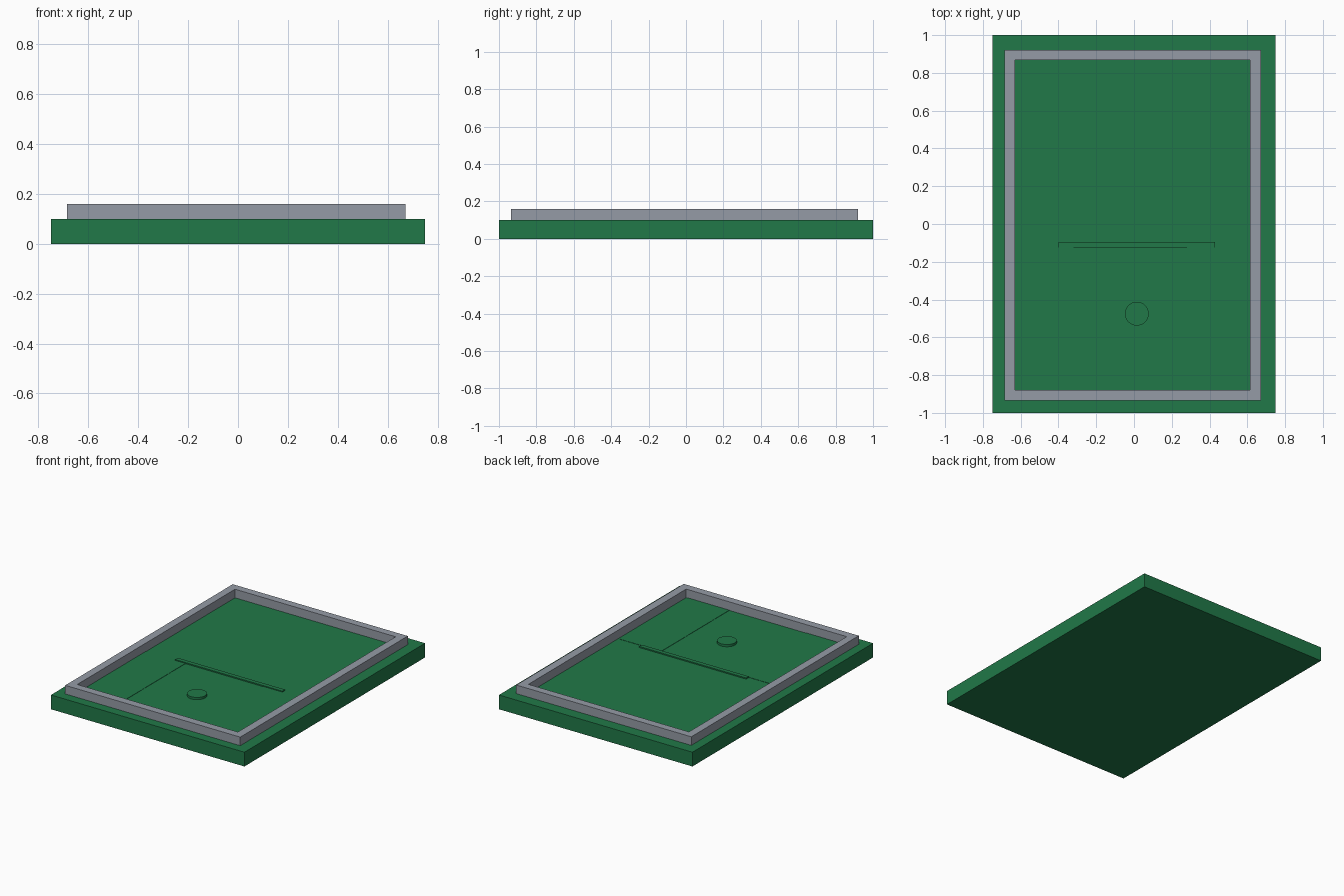
import bpy, bmesh

if "Cube" in bpy.data.objects:
    bpy.data.objects.remove(bpy.data.objects["Cube"])


def material(name, rgb):
    m = bpy.data.materials.new(name)
    m.diffuse_color = (*rgb, 1)
    m.use_nodes = True
    m.node_tree.nodes["Principled BSDF"].inputs["Base Color"].default_value = m.diffuse_color
    return m


green = material("green_felt", (0.015, 0.19, 0.065))
grey = material("grey_rail", (0.30, 0.33, 0.38))


def finish(name, bm, mat):
    bmesh.ops.recalc_face_normals(bm, faces=bm.faces)
    me = bpy.data.meshes.new(name)
    bm.to_mesh(me)
    bm.free()
    ob = bpy.data.objects.new(name, me)
    bpy.context.collection.objects.link(ob)
    me.materials.append(mat)
    return ob


def box(name, x0, x1, y0, y1, z0, z1, mat):
    bm = bmesh.new()
    bmesh.ops.create_cube(bm, size=1)
    for v in bm.verts:
        v.co.x = x1 if v.co.x > 0 else x0
        v.co.y = y1 if v.co.y > 0 else y0
        v.co.z = z1 if v.co.z > 0 else z0
    return finish(name, bm, mat)


# Base slab
box("base", -0.75, 0.75, -1, 1, 0, 0.1, green)

# Raised rim: flat ring of four mitred quads, extruded upwards
bm = bmesh.new()


def loop(x0, x1, y0, y1):
    return [bm.verts.new((x, y, 0.1)) for x, y in
            ((x0, y0), (x1, y0), (x1, y1), (x0, y1))]


outer = loop(-0.685, 0.672, -0.935, 0.92)
inner = loop(-0.63, 0.615, -0.88, 0.867)
ring = [bm.faces.new((outer[i], outer[(i + 1) % 4], inner[(i + 1) % 4], inner[i]))
        for i in range(4)]
ext = bmesh.ops.extrude_face_region(bm, geom=ring, use_keep_orig=True)
for v in ext["geom"]:
    if isinstance(v, bmesh.types.BMVert):
        v.co.z = 0.16
finish("rim", bm, grey)

# Barely raised side panels and the thin cross bar
box("left_panel", -0.63, -0.32, -0.88, -0.125, 0.098, 0.102, green)
box("right_panel", 0.28, 0.60, -0.88, -0.125, 0.098, 0.102, green)
box("cross_bar", -0.40, 0.43, -0.125, -0.095, 0.09, 0.108, green)

# Round button
bm = bmesh.new()
bmesh.ops.create_cone(bm, cap_ends=True, segments=32, radius1=0.063,
                      radius2=0.063, depth=0.027)
bmesh.ops.translate(bm, verts=bm.verts, vec=(0.015, -0.475, 0.1025))
button = finish("button", bm, green)
bpy.context.view_layer.objects.active = button
button.select_set(True)
bpy.ops.object.shade_smooth_by_angle()
